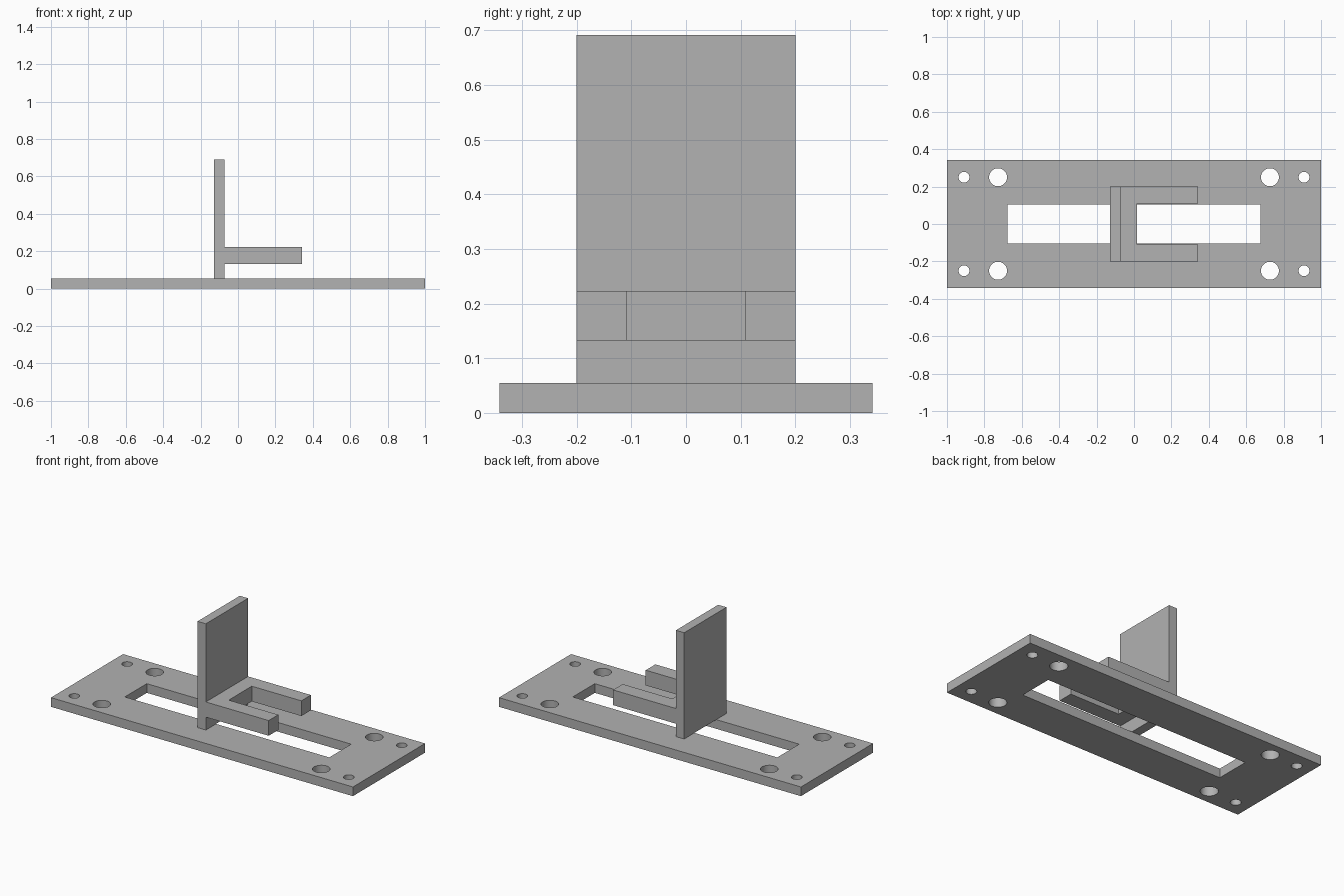
import bpy
import bmesh
from mathutils import Vector

default = bpy.data.objects.get("Cube")
if default:
    bpy.data.objects.remove(default, do_unlink=True)

grey = bpy.data.materials.new("plain_grey")
grey.use_nodes = True
colour = (0.445, 0.445, 0.445, 1)
grey.diffuse_color = colour
grey.node_tree.nodes["Principled BSDF"].inputs["Base Color"].default_value = colour

PLATE_TOP = 0.055
WALL_BACK, WALL_FRONT = -0.128, -0.073
HALF_WIDTH = 0.2


def prism(name, outline, z0, z1):
    """Extrude a flat xy outline between two heights."""
    bm = bmesh.new()
    base = bm.faces.new([bm.verts.new((x, y, z0)) for x, y in outline])
    new = bmesh.ops.extrude_face_region(bm, geom=[base])["geom"]
    top = [v for v in new if isinstance(v, bmesh.types.BMVert)]
    bmesh.ops.translate(bm, verts=top, vec=Vector((0, 0, z1 - z0)))
    bmesh.ops.recalc_face_normals(bm, faces=bm.faces)
    mesh = bpy.data.meshes.new(name)
    bm.to_mesh(mesh)
    bm.free()
    mesh.materials.append(grey)
    obj = bpy.data.objects.new(name, mesh)
    bpy.context.collection.objects.link(obj)
    return obj


def rectangle(x0, x1, half_y):
    return [(x0, -half_y), (x1, -half_y), (x1, half_y), (x0, half_y)]


def select(obj):
    bpy.ops.object.select_all(action="DESELECT")
    obj.select_set(True)
    bpy.context.view_layer.objects.active = obj


def cut(target, cutter):
    cutter.hide_render = True
    mod = target.modifiers.new("cut", "BOOLEAN")
    mod.operation = "DIFFERENCE"
    mod.solver = "EXACT"
    mod.object = cutter
    select(target)
    bpy.ops.object.modifier_apply(modifier=mod.name)
    bpy.data.objects.remove(cutter, do_unlink=True)


# Base plate with a long central slot
plate = prism("base_plate", rectangle(-1, 1, 0.341), 0, PLATE_TOP)
cut(plate, prism("slot_cutter", rectangle(-0.677, 0.677, 0.104), -0.1, 0.2))

# Large and small mounting holes in each corner
for sx in (-1, 1):
    for sy in (-1, 1):
        for x, radius in ((0.909, 0.029), (0.727, 0.048)):
            bpy.ops.mesh.primitive_cylinder_add(
                vertices=48, radius=radius, depth=0.4, location=(sx * x, sy * 0.25, 0))
            cut(plate, bpy.context.object)
select(plate)
bpy.ops.object.shade_smooth_by_angle()

# Upright wall across the slot
prism("upright_wall", rectangle(WALL_BACK, WALL_FRONT, HALF_WIDTH), PLATE_TOP, 0.691)

# U-shaped fork reaching out from the wall
tip, inner, gap = 0.343, 0.015, 0.109
half = [(inner, gap), (tip, gap), (tip, HALF_WIDTH), (WALL_FRONT, HALF_WIDTH)]
fork = half + [(x, -y) for x, y in reversed(half)]
prism("fork", fork, 0.132, 0.223)
